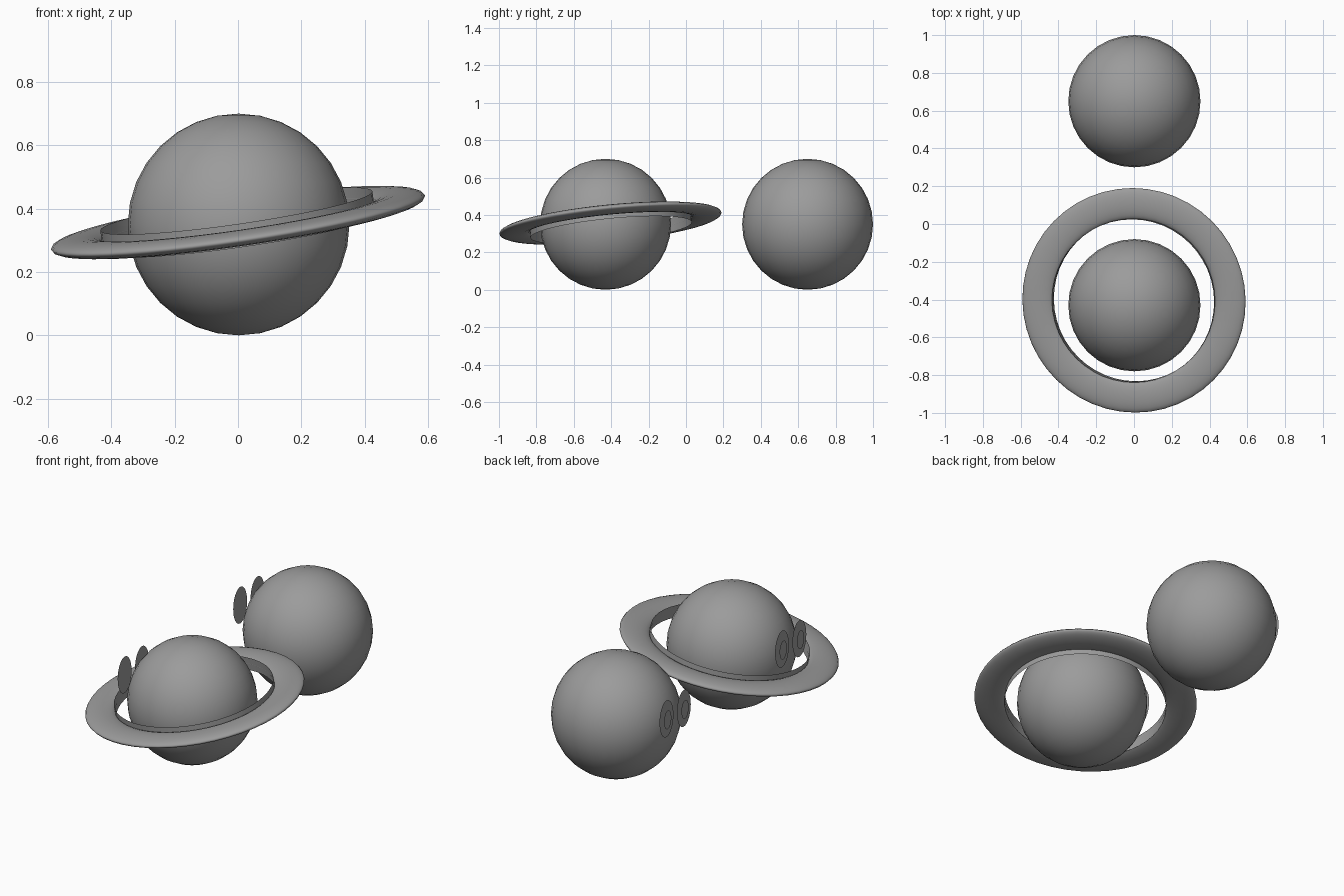
import bpy, math

if "Cube" in bpy.data.objects:
    bpy.data.objects.remove(bpy.data.objects["Cube"])

grey = bpy.data.materials.new("dark_grey")
grey.diffuse_color = (0.33, 0.33, 0.33, 1)
grey.use_nodes = True
grey.node_tree.nodes["Principled BSDF"].inputs["Base Color"].default_value = grey.diffuse_color

def finish(name):
    o = bpy.context.object
    o.name = name
    o.data.materials.append(grey)
    bpy.ops.object.shade_smooth_by_angle()
    return o

def flat_oval(name, loc, ry, rz):
    # paper-thin oval facing -x
    bpy.ops.mesh.primitive_circle_add(vertices=32, radius=1, fill_type='NGON', location=loc,
                                      rotation=(0, -math.pi / 2, 0))
    finish(name).scale = (rz, ry, 1)

def planet(name, y):
    # round body with a pair of flat oval eyes hovering at its -x side
    bpy.ops.mesh.primitive_uv_sphere_add(segments=32, ring_count=16, radius=0.35, location=(0.002, y, 0.35))
    finish(name + "_body")
    for side in (-1, 1):
        ey = y - 0.026 + side * 0.081
        flat_oval(name + "_eye", (-0.366, ey, 0.442), 0.065, 0.108)
        flat_oval(name + "_pupil", (-0.374, ey, 0.438), 0.034, 0.055)

planet("ringed_planet", -0.43)
planet("plain_planet", 0.65)

# flattened, tilted ring with an upright band lining its hole
place = dict(location=(0, -0.404, 0.356), rotation=(math.radians(5.5), math.radians(-8.2), 0))
bpy.ops.mesh.primitive_torus_add(major_segments=48, minor_segments=16, major_radius=0.515,
                                 minor_radius=0.082, **place)
finish("planet_ring").scale = (1, 1, 0.3)
bpy.ops.mesh.primitive_cylinder_add(vertices=48, radius=0.434, depth=0.075, end_fill_type='NOTHING', **place)
finish("ring_inner_band")
